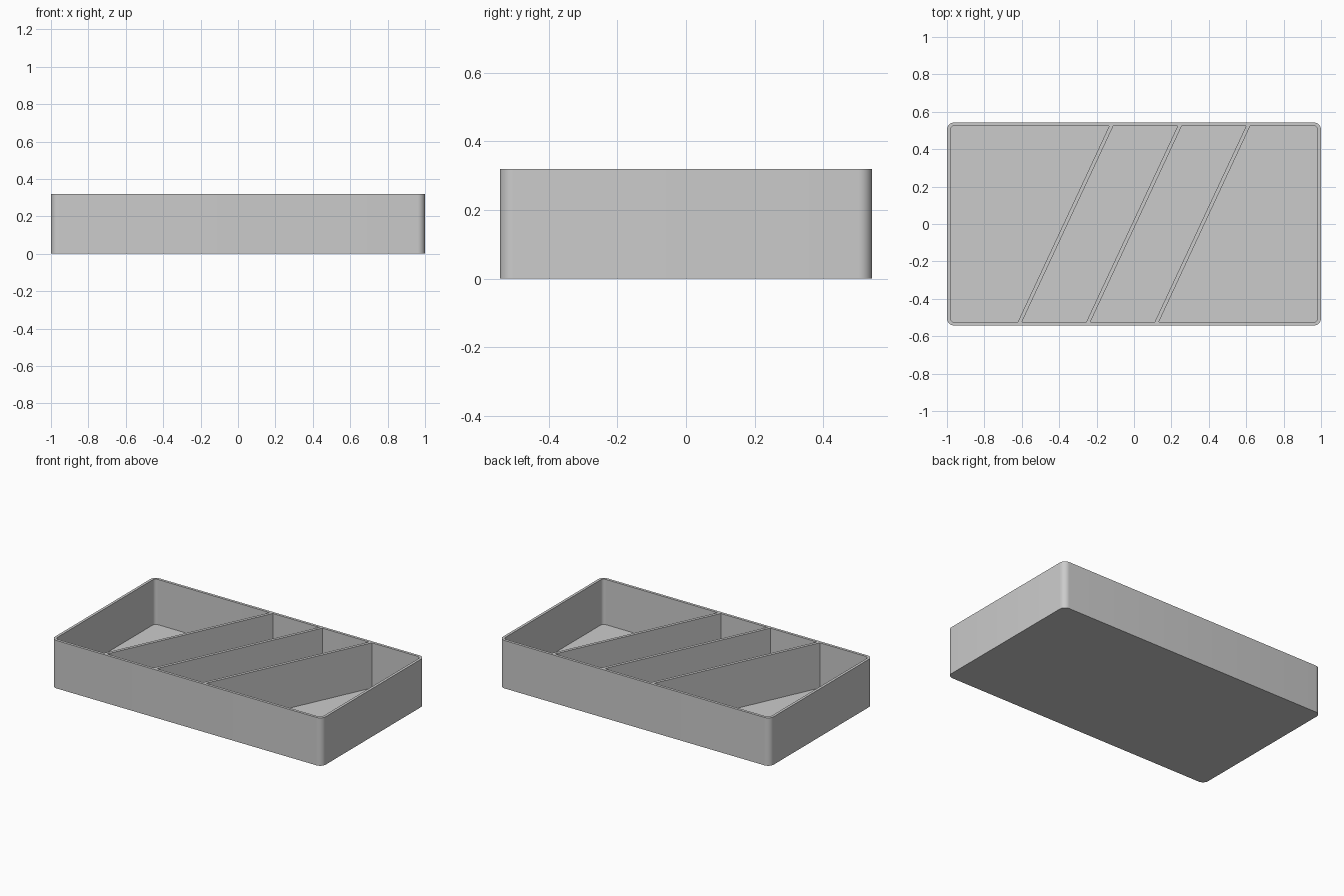
import bpy, bmesh, math

old = bpy.data.objects.get("Cube")
if old:
    bpy.data.objects.remove(old, do_unlink=True)

HALF_X, HALF_Y, HEIGHT = 1.0, 0.543, 0.32
WALL, FLOOR, RADIUS = 0.018, 0.018, 0.04
CORNER_STEPS = 8

grey = bpy.data.materials.new("light grey plastic")
grey.use_nodes = True
grey.diffuse_color = (0.6, 0.6, 0.6, 1)
grey.node_tree.nodes["Principled BSDF"].inputs["Base Color"].default_value = (0.6, 0.6, 0.6, 1)


def rounded_ring(bm, inset, z):
    """Ring of vertices around a rounded rectangle, shrunk by inset."""
    r = RADIUS - inset
    cx, cy = HALF_X - RADIUS, HALF_Y - RADIUS
    ring = []
    for quarter, (sx, sy) in enumerate([(1, 1), (-1, 1), (-1, -1), (1, -1)]):
        for i in range(CORNER_STEPS + 1):
            a = (quarter + i / CORNER_STEPS) * math.pi / 2
            ring.append(bm.verts.new((sx * cx + r * math.cos(a), sy * cy + r * math.sin(a), z)))
    return ring


def loft(name, rings, bm):
    """Skin a stack of rings, close both ends and make an object."""
    for low, high in zip(rings, rings[1:]):
        for i in range(len(low)):
            j = (i + 1) % len(low)
            bm.faces.new((low[i], low[j], high[j], high[i]))
    bm.faces.new(rings[0][::-1])
    bm.faces.new(rings[-1])
    bmesh.ops.recalc_face_normals(bm, faces=bm.faces)
    mesh = bpy.data.meshes.new(name)
    bm.to_mesh(mesh)
    bm.free()
    mesh.materials.append(grey)
    obj = bpy.data.objects.new(name, mesh)
    bpy.context.collection.objects.link(obj)
    return obj


# Open tray: outer wall, rim, inner wall and floor
bm = bmesh.new()
levels = [(0, 0), (0, HEIGHT), (WALL, HEIGHT), (WALL, FLOOR)]
tray = loft("tray", [rounded_ring(bm, inset, z) for inset, z in levels], bm)
bpy.ops.object.select_all(action='DESELECT')
tray.select_set(True)
bpy.context.view_layer.objects.active = tray
bpy.ops.object.shade_smooth_by_angle(angle=math.radians(30))

# Slanted dividers, flush with the rim
lean = math.tan(math.radians(25))
end_y = HALF_Y - WALL
half_width = 0.011
for name, x in [("right_divider", -0.366), ("middle_divider", 0), ("left_divider", 0.366)]:
    bm = bmesh.new()
    rings = [[bm.verts.new((x + sy * end_y * lean + sx * half_width, sy * end_y, z))
              for sx, sy in [(-1, -1), (1, -1), (1, 1), (-1, 1)]]
             for z in (FLOOR, HEIGHT)]
    loft(name, rings, bm)
